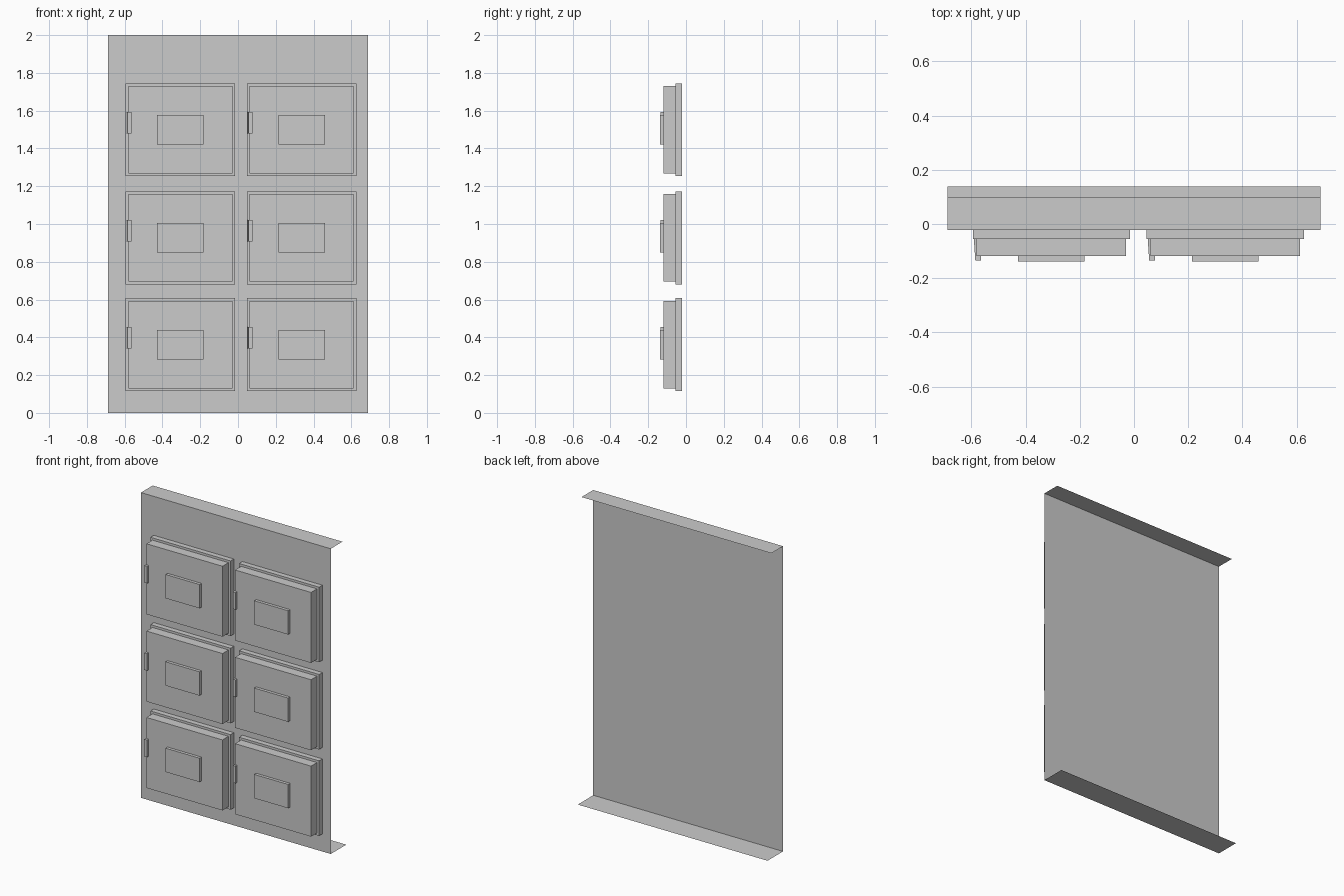
import bpy

if "Cube" in bpy.data.objects:
    bpy.data.objects.remove(bpy.data.objects["Cube"])


def mesh_object(name, verts, faces):
    mesh = bpy.data.meshes.new(name)
    mesh.from_pydata(verts, [], faces)
    mesh.update()
    obj = bpy.data.objects.new(name, mesh)
    bpy.context.collection.objects.link(obj)
    return obj


def prism(name, profile, z0, z1):
    """Extrude a counter-clockwise xy profile from z0 to z1."""
    n = len(profile)
    verts = [(x, y, z) for z in (z0, z1) for x, y in profile]
    faces = [tuple(reversed(range(n))), tuple(range(n, 2 * n))]
    faces += [(i, (i + 1) % n, n + (i + 1) % n, n + i) for i in range(n)]
    return mesh_object(name, verts, faces)


def box(name, x0, x1, y0, y1, z0, z1):
    return prism(name, [(x0, y0), (x1, y0), (x1, y1), (x0, y1)], z0, z1)


SHEET_Y = -0.022
FRAME_Y = -0.056
DOOR_Y = -0.118
PLATE_Y = -0.138

# Folded sheet: bottom flange, front panel, top flange
path = [(0.138, 0), (SHEET_Y, 0), (SHEET_Y, 2), (0.099, 2)]
verts = [(x, y, z) for y, z in path for x in (-0.688, 0.688)]
faces = [(2 * i, 2 * i + 1, 2 * i + 3, 2 * i + 2) for i in range(3)]
mesh_object("back_sheet", verts, faces)

# Six lockers: frame, door, label plate and side latch
for cz in (1.499, 0.927, 0.361):
    for cx in (-0.305, 0.337):
        box("door_frame", cx - 0.29, cx + 0.29, FRAME_Y, SHEET_Y,
            cz - 0.246, cz + 0.246)
        box("door", cx - 0.276, cx + 0.275, DOOR_Y, FRAME_Y,
            cz - 0.231, cz + 0.231)
        box("label_plate", cx - 0.123, cx + 0.123, PLATE_Y, DOOR_Y,
            cz - 0.078, cz + 0.078)
        # Latch wraps around the door's left edge
        latch = [(-0.288, -0.03), (-0.281, -0.134), (-0.26, -0.134),
                 (-0.26, DOOR_Y), (-0.276, DOOR_Y), (-0.276, -0.03)]
        prism("door_latch", [(cx + x, y) for x, y in latch],
              cz - 0.019, cz + 0.093)
